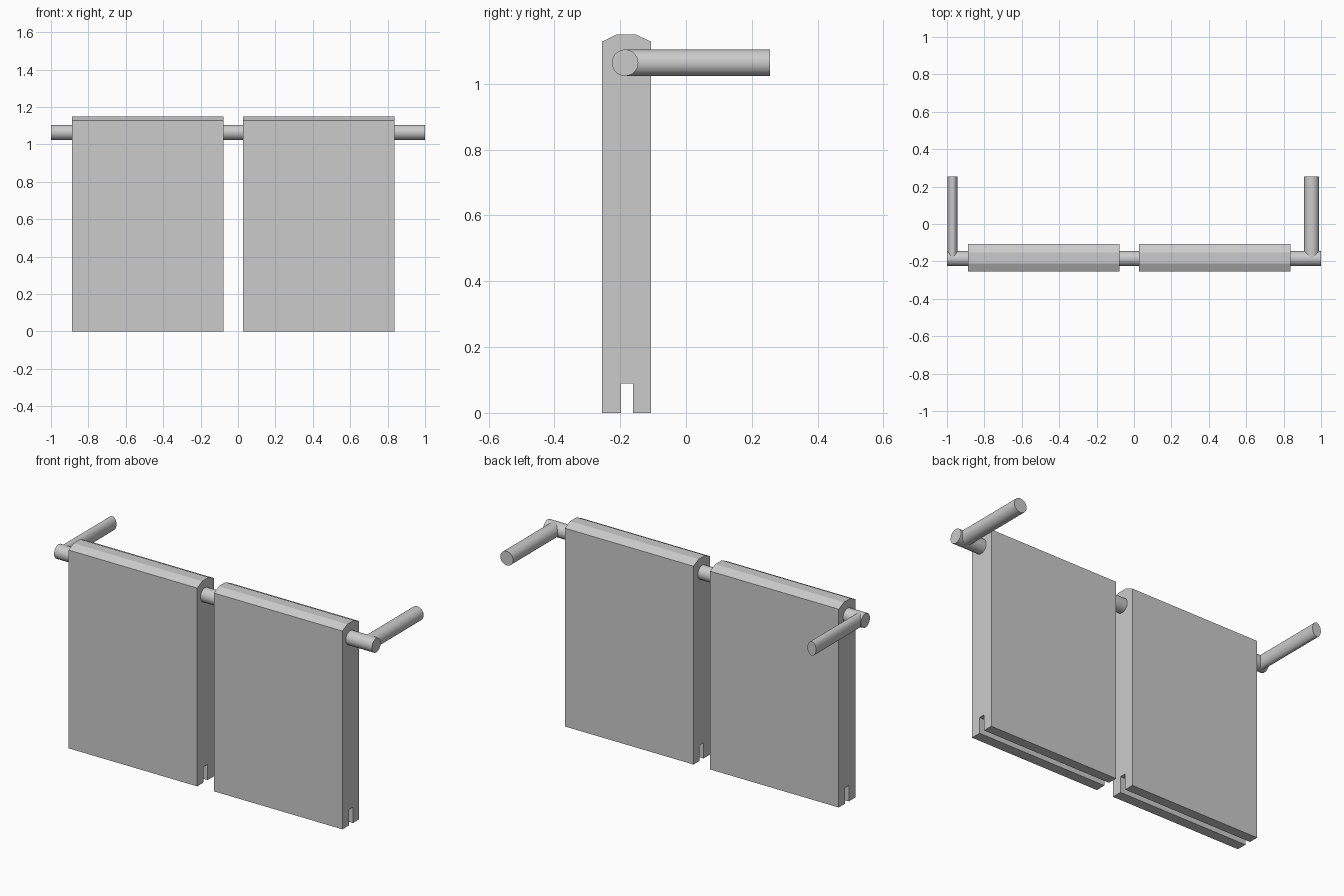
import bpy, bmesh, math

if "Cube" in bpy.data.objects:
    bpy.data.objects.remove(bpy.data.objects["Cube"])

# Panel cross-section (y, z): chamfered top, slot along the bottom
PROFILE = [(-0.255, 0), (-0.197, 0), (-0.197, 0.09), (-0.161, 0.09), (-0.161, 0),
           (-0.106, 0), (-0.106, 1.128), (-0.153, 1.15), (-0.211, 1.15), (-0.255, 1.128)]
ROD_Y, ROD_Z, ROD_R = -0.185, 1.064, 0.04


def panel(name, x0, x1):
    bm = bmesh.new()
    face = bm.faces.new([bm.verts.new((x0, y, z)) for y, z in PROFILE])
    new = bmesh.ops.extrude_face_region(bm, geom=[face])["geom"]
    verts = [v for v in new if isinstance(v, bmesh.types.BMVert)]
    bmesh.ops.translate(bm, verts=verts, vec=(x1 - x0, 0, 0))
    bmesh.ops.recalc_face_normals(bm, faces=bm.faces)
    mesh = bpy.data.meshes.new(name)
    bm.to_mesh(mesh)
    bm.free()
    bpy.context.collection.objects.link(bpy.data.objects.new(name, mesh))


def rod(name, centre, length, rotation, width=1.0):
    bpy.ops.mesh.primitive_cylinder_add(vertices=48, radius=ROD_R, depth=length,
                                        location=centre, rotation=rotation)
    ob = bpy.context.object
    ob.name = name
    ob.scale.x = width
    bpy.ops.object.shade_smooth_by_angle(angle=math.radians(30))


# Two hanging panels
panel("left_panel", -0.887, -0.078)
panel("right_panel", 0.027, 0.836)

# Crossbar through both panels
rod("crossbar", (0, ROD_Y, ROD_Z), 2.0, (0, math.pi / 2, 0))

# Arms reaching back from the crossbar ends, the left one narrower
y_end = 0.255
for name, x, width in (("left_arm", -0.97, 0.67), ("right_arm", 0.95, 1.0)):
    rod(name, (x, (ROD_Y + y_end) / 2, ROD_Z), y_end - ROD_Y, (math.pi / 2, 0, 0), width)
